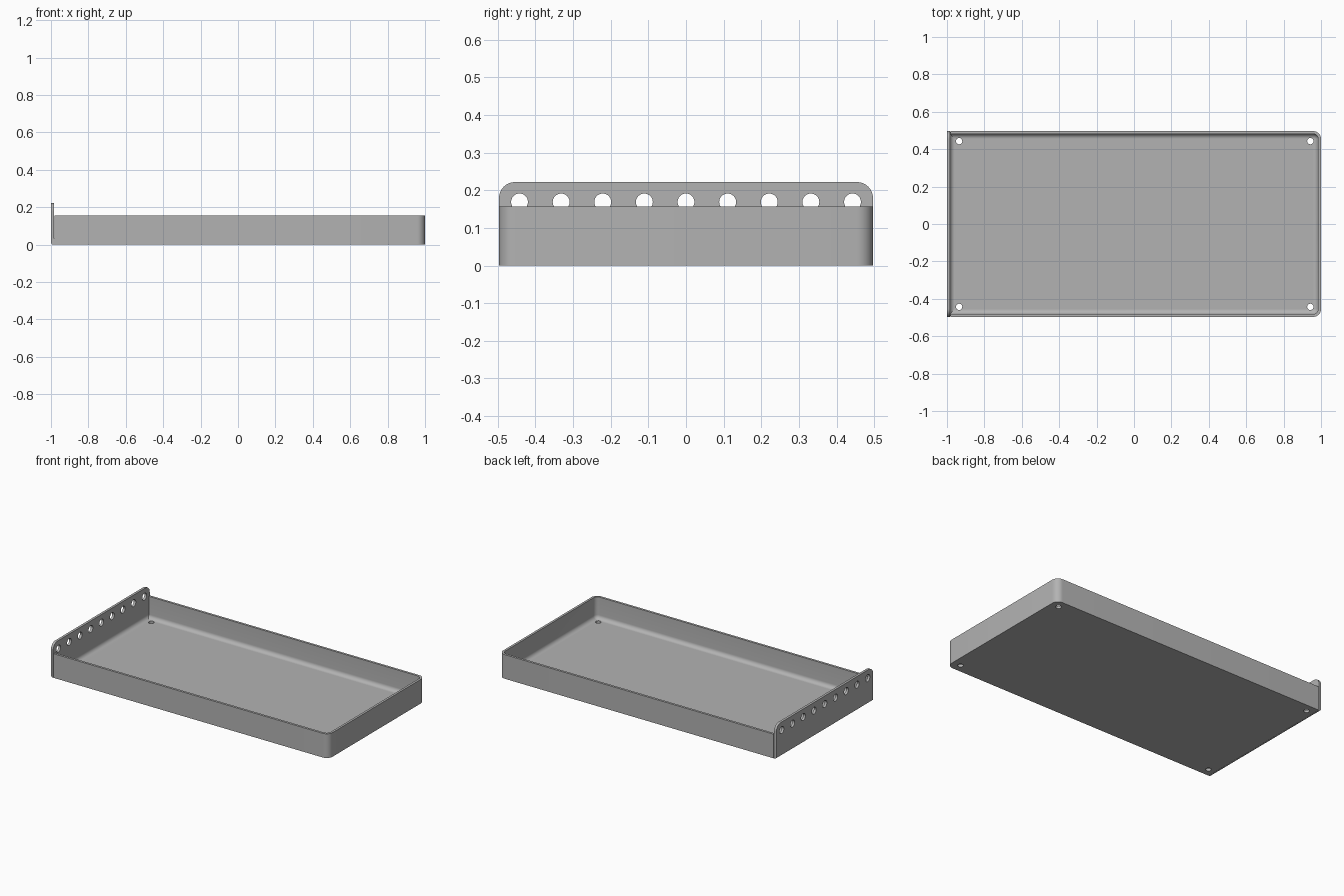
import bpy, bmesh
from math import sin, cos, pi, radians

cube = bpy.data.objects.get("Cube")
if cube:
    bpy.data.objects.remove(cube)

HALF_Y, WALL_TOP, PLATE_TOP = 0.497, 0.157, 0.222
THICK, FILLET, CORNER = 0.015, 0.026, 0.043
LEFT, RIGHT = -0.98, 1.0

grey = bpy.data.materials.new("sheet metal grey")
grey.use_nodes = True
colour = (0.45, 0.45, 0.45, 1)
grey.diffuse_color = colour
grey.node_tree.nodes["Principled BSDF"].inputs["Base Color"].default_value = colour


def arc(cx, cy, r, start, end, n=8):
    angles = [radians(start + (end - start) * i / n) for i in range(n + 1)]
    return [(cx + r * cos(a), cy + r * sin(a)) for a in angles]


def finish(bm, name):
    bmesh.ops.recalc_face_normals(bm, faces=bm.faces)
    mesh = bpy.data.meshes.new(name)
    bm.to_mesh(mesh)
    bm.free()
    mesh.materials.append(grey)
    obj = bpy.data.objects.new(name, mesh)
    bpy.context.collection.objects.link(obj)
    return obj


def prism(points, offset):
    """Closed polygon of 3D points pushed along an offset."""
    bm = bmesh.new()
    face = bm.faces.new([bm.verts.new(p) for p in points])
    new = bmesh.ops.extrude_face_region(bm, geom=[face])["geom"]
    verts = [v for v in new if isinstance(v, bmesh.types.BMVert)]
    bmesh.ops.translate(bm, verts=verts, vec=offset)
    return bm


def drill(obj, centres, radius, axis):
    """Cut round holes, along x or z, through an object."""
    bm = bmesh.new()
    for x, y, z in centres:
        ring = arc(0, 0, radius, 0, 345, 23)
        if axis == "x":
            part = prism([(x - 0.05, y + a, z + b) for a, b in ring], (0.1, 0, 0))
        else:
            part = prism([(x + a, y + b, z - 0.05) for a, b in ring], (0, 0, 0.1))
        temp = bpy.data.meshes.new("temp")
        part.to_mesh(temp)
        part.free()
        bm.from_mesh(temp)
        bpy.data.meshes.remove(temp)
    cutter = finish(bm, obj.name + "_hole_cutter")
    cutter.hide_render = True
    mod = obj.modifiers.new("holes", "BOOLEAN")
    mod.operation, mod.solver, mod.object = "DIFFERENCE", "EXACT", cutter
    bpy.context.view_layer.objects.active = obj
    bpy.ops.object.modifier_apply(modifier=mod.name)
    bpy.data.objects.remove(cutter)


def smooth(obj):
    bpy.ops.object.select_all(action="DESELECT")
    obj.select_set(True)
    bpy.context.view_layer.objects.active = obj
    bpy.ops.object.shade_smooth_by_angle(angle=radians(30))


# Tray: floor and three walls, lofted through inset outlines, open on the left
def outline(inset):
    r, x, y = CORNER - inset, RIGHT - CORNER, HALF_Y - CORNER
    return ([(LEFT, inset - HALF_Y)] + arc(x, -y, r, -90, 0)
            + arc(x, y, r, 0, 90) + [(LEFT, HALF_Y - inset)])


section = [(0, 0), (0, WALL_TOP), (THICK, WALL_TOP)]
section += arc(THICK + FILLET, THICK + FILLET, FILLET, 180, 270)
bm = bmesh.new()
loops = [[bm.verts.new((x, y, z)) for x, y in outline(d)] for d, z in section]
for low, high in zip(loops, loops[1:]):
    for i in range(len(low) - 1):
        bm.faces.new((low[i], low[i + 1], high[i + 1], high[i]))
bm.faces.new(loops[0])
bm.faces.new(loops[-1])
bm.faces.new([l[0] for l in loops] + [l[-1] for l in reversed(loops)])
tray = finish(bm, "tray")
drill(tray, [(x, y, 0) for x in (-0.935, 0.943) for y in (-0.443, 0.443)], 0.017, "z")
smooth(tray)

# Tall end plate: rounded top corners, bent lower edge and a row of holes
y, z = HALF_Y - CORNER, PLATE_TOP - CORNER
shape = ([(-HALF_Y, 0), (HALF_Y, 0)] + arc(y, z, CORNER, 0, 90)
         + arc(-y, z, CORNER, 90, 180))
bm = prism([(-1, a, b) for a, b in shape], (0.016, 0, 0))
edge = [e for e in bm.edges if all(v.co.z < 0.001 and v.co.x < -0.99 for v in e.verts)]
bmesh.ops.bevel(bm, geom=edge, offset=0.014, segments=6, profile=0.5, affect="EDGES")
plate = finish(bm, "end_plate")
drill(plate, [(-0.992, i * 0.1106, 0.169) for i in range(-4, 5)], 0.0225, "x")
smooth(plate)

# Bend joining the floor to the end plate
inner, top = -0.984, THICK - 0.0005
bend_shape = ([(inner - 0.004, 0.001)]
              + [(inner - 0.004, top + FILLET)]
              + arc(inner + FILLET, top + FILLET, FILLET, 180, 270)
              + [(inner + FILLET, 0.001)])
half = HALF_Y - 0.006
bend = finish(prism([(a, -half, b) for a, b in bend_shape], (0, 2 * half, 0)), "floor_bend")
smooth(bend)
